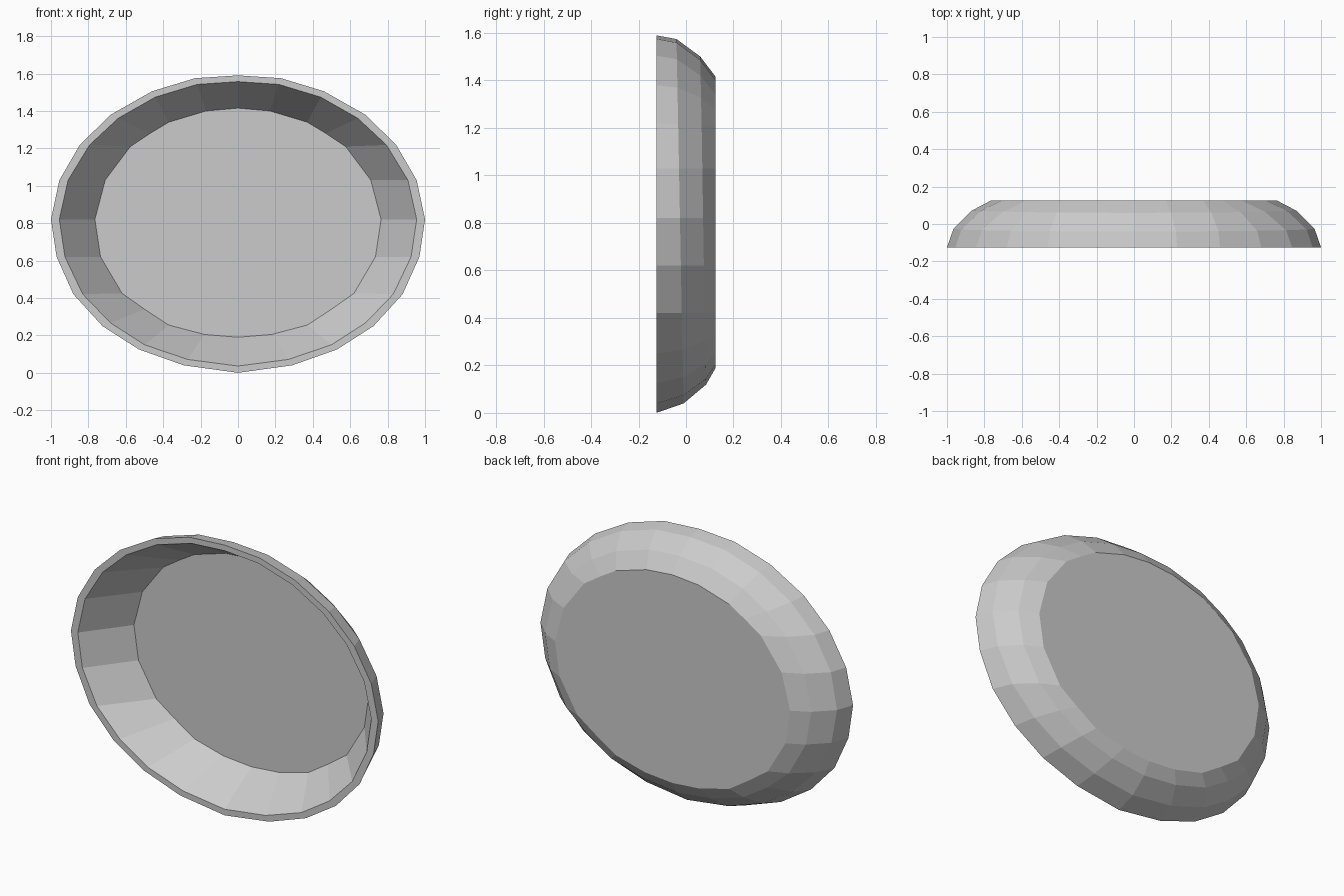
import bpy, bmesh

if "Cube" in bpy.data.objects:
    bpy.data.objects.remove(bpy.data.objects["Cube"])

# Half outlines (x, z) from top to bottom: front rim and back plate, 13 points each
RIM = [(0, 1.59), (.23, 1.575), (.46, 1.505), (.68, 1.38), (.845, 1.22), (.955, 1.03),
       (1, .82), (.97, .62), (.88, .42), (.725, .25), (.53, .125), (.29, .04), (0, 0)]
BACK = [(0, 1.415), (.17, 1.4), (.37, 1.34), (.56, 1.22), (.635, 1.125), (.71, 1.03),
        (.765, .82), (.735, .62), (.62, .425), (.5, .34), (.37, .255), (.18, .205), (0, .19)]
BACK[3:5] = [(.47, 1.28), (.575, 1.21)]


def mirrored(half):
    return half + [(-x, z) for x, z in half[-2:0:-1]]


def make(name, build):
    bm = bmesh.new()
    build(bm)
    me = bpy.data.meshes.new(name)
    bm.to_mesh(me)
    bm.free()
    bpy.context.collection.objects.link(bpy.data.objects.new(name, me))


rim, back = mirrored(RIM), mirrored(BACK)


# One loop of the wall; fn gives (blend from rim to back outline, y) by height
def ring(bm, fn):
    out = []
    for (rx, rz), (bx, bz) in zip(rim, back):
        f, y = fn(rz / 1.59)
        out.append(bm.verts.new((rx + (bx - rx) * f, y, rz + (bz - rz) * f)))
    return out


# Rounded outer wall, flat front rim and sloping inner wall
def wall(bm):
    rings = [ring(bm, lambda t: (.19, -.125)),
             ring(bm, lambda t: (0, -.125)),
             ring(bm, lambda t: (.21 - .12 * t, -.01 - .03 * t)),
             ring(bm, lambda t: (.63 - .12 * t, .085 - .025 * t)),
             ring(bm, lambda t: (1, .125))]
    n = len(rim)
    for a, b in zip(rings, rings[1:] + rings[:1]):
        for i in range(n):
            j = (i + 1) % n
            bm.faces.new((a[i], a[j], b[j], b[i]))
    bmesh.ops.recalc_face_normals(bm, faces=bm.faces)


# Flat back plate, facing backwards
def plate(bm):
    face = bm.faces.new([bm.verts.new((x, .125, z)) for x, z in back])
    face.normal_update()
    if face.normal.y < 0:
        face.normal_flip()


make("dish_wall", wall)
make("back_plate", plate)
